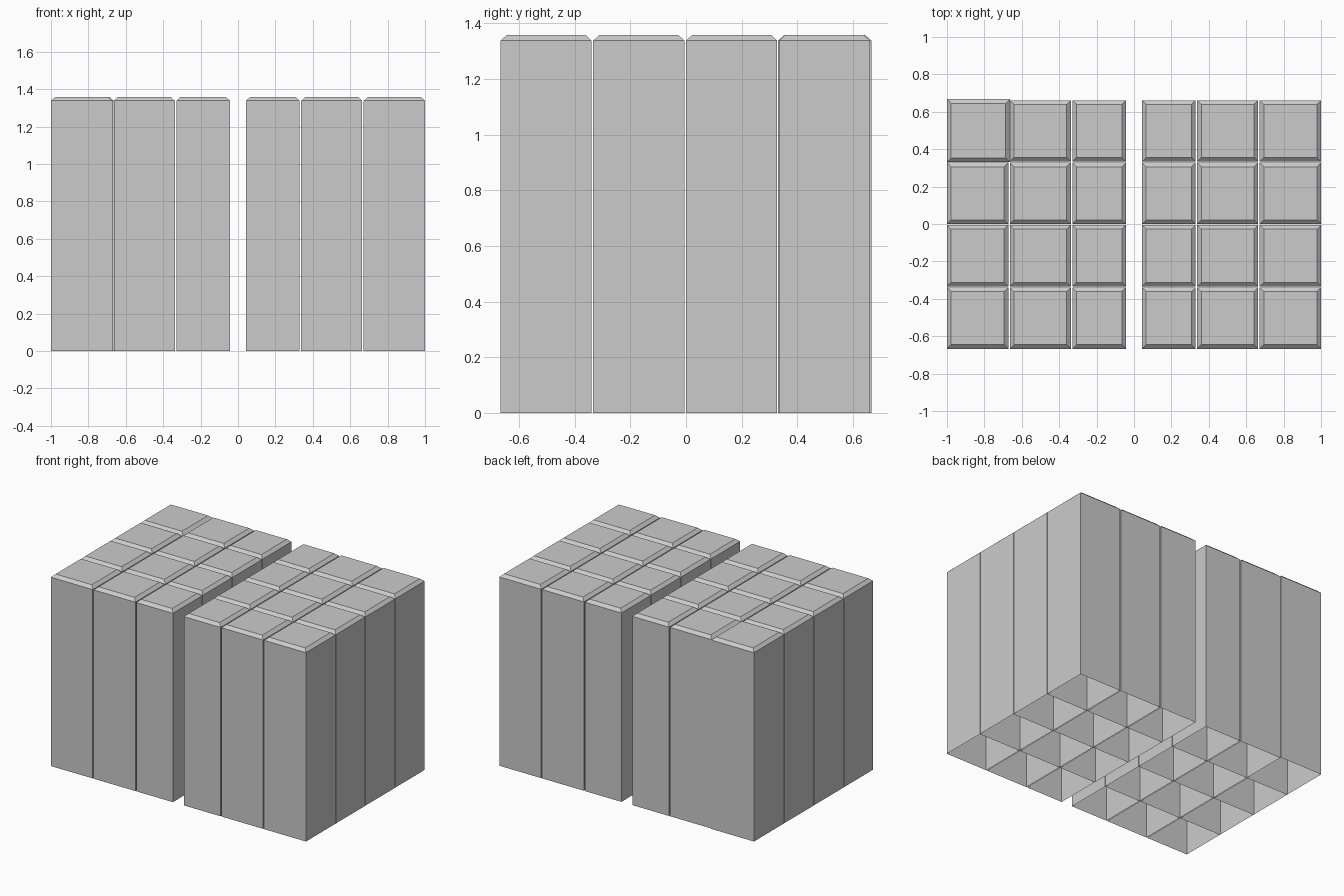
import bpy, bmesh

if "Cube" in bpy.data.objects:
    bpy.data.objects.remove(bpy.data.objects["Cube"])

SHOULDER, TOP, INSET = 1.338, 1.358, 0.022


def column(name, x0, x1, y0, y1):
    """Open-bottomed block with a chamfered top."""
    bm = bmesh.new()
    rings = []
    for z, i in ((0, 0), (SHOULDER, 0), (TOP, INSET)):
        rings.append([bm.verts.new(p) for p in (
            (x0 + i, y0 + i, z), (x1 - i, y0 + i, z),
            (x1 - i, y1 - i, z), (x0 + i, y1 - i, z))])
    for low, high in zip(rings, rings[1:]):
        for k in range(4):
            n = (k + 1) % 4
            bm.faces.new((low[k], low[n], high[n], high[k]))
    bm.faces.new(rings[-1])
    mesh = bpy.data.meshes.new(name)
    bm.to_mesh(mesh)
    bm.free()
    obj = bpy.data.objects.new(name, mesh)
    bpy.context.collection.objects.link(obj)


# Two mirrored banks of three columns, four rows deep
right_spans = [(0.043, 0.330), (0.338, 0.664), (0.672, 1.0)]
x_spans = [(-b, -a) for a, b in reversed(right_spans)] + right_spans
for row in range(4):
    y0 = -0.667 + row * 0.3335
    for col, (x0, x1) in enumerate(x_spans):
        if row == 3 and col == 0:
            # Slightly larger back-left corner column closes its gaps
            column("corner_column", -1.0, -0.664, 0.331, 0.667)
        else:
            column(f"column_{row}_{col}", x0, x1, y0, y0 + 0.328)
